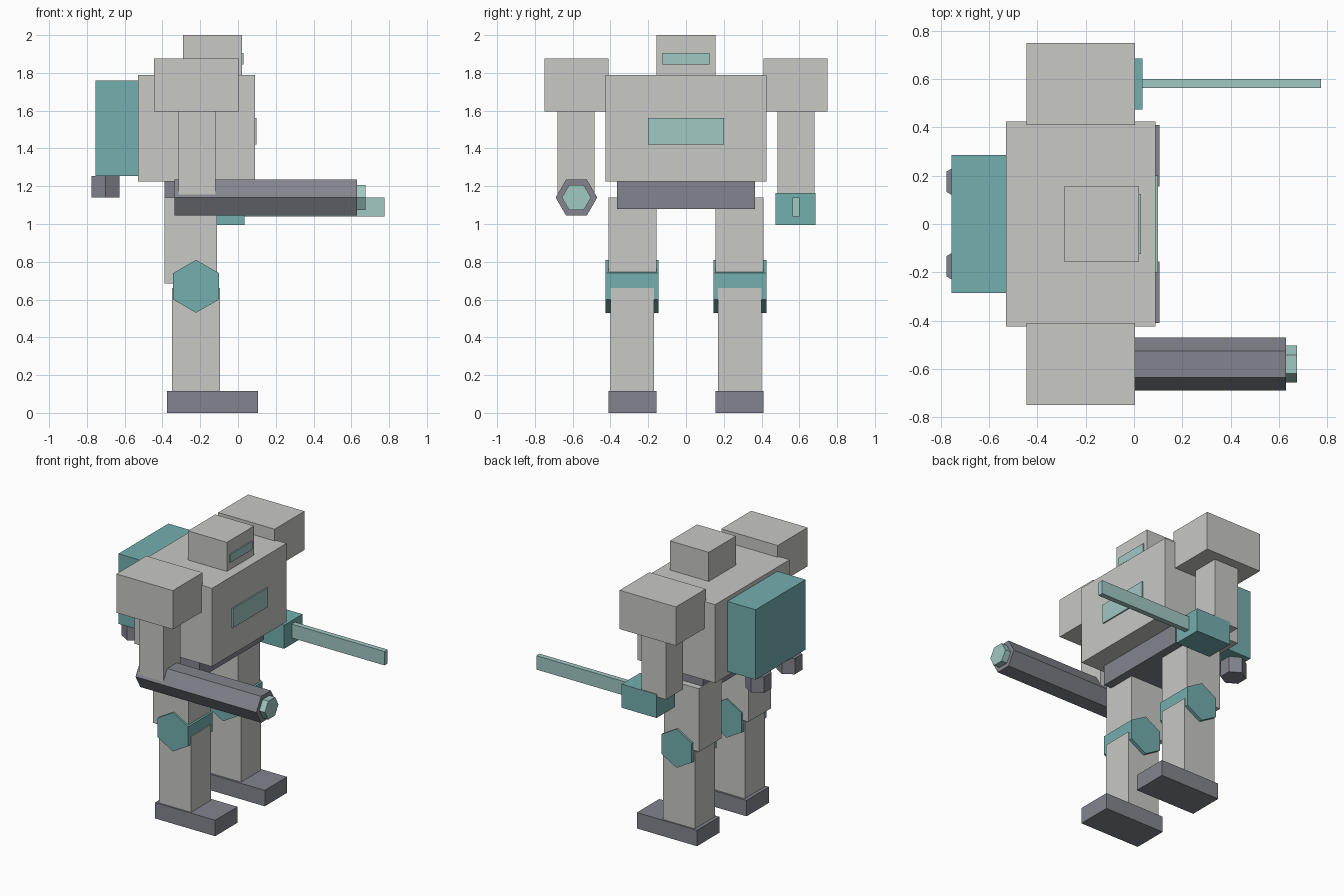
import bpy
from math import pi
from mathutils import Matrix, Vector

default = bpy.data.objects.get("Cube")
if default:
    bpy.data.objects.remove(default, do_unlink=True)


def material(name, rgb):
    mat = bpy.data.materials.new(name)
    mat.use_nodes = True
    mat.diffuse_color = (*rgb, 1)
    mat.node_tree.nodes["Principled BSDF"].inputs["Base Color"].default_value = (*rgb, 1)
    return mat


ARMOUR = material("light grey", (0.58, 0.58, 0.56))
STEEL = material("dark grey", (0.23, 0.235, 0.27))
TEAL = material("teal", (0.175, 0.425, 0.425))
GLOW = material("pale teal", (0.355, 0.58, 0.55))


def finish(name, mat, matrix):
    """Name the active object, bake its transform and colour it."""
    obj = bpy.context.object
    obj.name = obj.data.name = name
    obj.data.transform(matrix)
    obj.data.materials.append(mat)
    return obj


def box(name, mat, x, y, z):
    """Box given by its (min, max) range on each axis."""
    bpy.ops.mesh.primitive_cube_add(size=1)
    centre = Vector([(a + b) / 2 for a, b in (x, y, z)])
    scale = Matrix.Diagonal([b - a for a, b in (x, y, z)]).to_4x4()
    return finish(name, mat, Matrix.Translation(centre) @ scale)


def hexagon(name, mat, axis, radius, span, centre):
    """Six-sided bar along an axis; span is its range on that axis."""
    bpy.ops.mesh.primitive_cylinder_add(vertices=6, radius=radius, depth=span[1] - span[0])
    i = "XYZ".index(axis)
    where = list(centre)
    where.insert(i, sum(span) / 2)
    turn = {"X": Matrix.Rotation(pi / 2, 4, "Y"),
            "Y": Matrix.Rotation(pi / 2, 4, "X"),
            "Z": Matrix.Identity(4)}[axis]
    return finish(name, mat, Matrix.Translation(where) @ turn)


# Body and head
box("torso", ARMOUR, (-0.53, 0.09), (-0.425, 0.425), (1.225, 1.79))
box("chest_panel", GLOW, (0.09, 0.099), (-0.2, 0.2), (1.42, 1.56))
box("pelvis", STEEL, (-0.39, -0.05), (-0.365, 0.365), (1.08, 1.225))
box("head", ARMOUR, (-0.29, 0.02), (-0.155, 0.155), (1.79, 2.0))
box("visor", GLOW, (0.02, 0.029), (-0.125, 0.125), (1.845, 1.905))
box("backpack", TEAL, (-0.755, -0.53), (-0.285, 0.285), (1.255, 1.76))


# Paired parts
for side, s in (("left", 1), ("right", -1)):
    def across(inner, outer):
        return tuple(sorted((s * inner, s * outer)))

    box(side + "_shoulder", ARMOUR, (-0.445, 0.005), across(0.41, 0.75), (1.595, 1.875))
    box(side + "_arm", ARMOUR, (-0.315, -0.12), across(0.485, 0.68), (1.145, 1.595))
    box(side + "_thigh", ARMOUR, (-0.39, -0.11), across(0.155, 0.41), (0.685, 1.14))
    hexagon(side + "_knee", TEAL, "Y", 0.14, across(0.145, 0.425), (-0.222, 0.67))
    box(side + "_shin", ARMOUR, (-0.35, -0.095), across(0.17, 0.4), (0.115, 0.66))
    box(side + "_foot", STEEL, (-0.375, 0.105), across(0.155, 0.41), (0, 0.115))
    hexagon(side + "_thruster", STEEL, "Z", 0.085, (1.14, 1.255), (-0.702, s * 0.175))

# Right arm barrel, left arm fist and blade
hexagon("barrel", STEEL, "X", 0.11, (-0.335, 0.63), (-0.58, 1.14))
hexagon("muzzle", GLOW, "X", 0.077, (0.63, 0.675), (-0.58, 1.14))
box("fist", TEAL, (-0.245, 0.035), (0.475, 0.685), (0.995, 1.165))
box("blade", GLOW, (0.035, 0.775), (0.563, 0.6), (1.04, 1.14))
